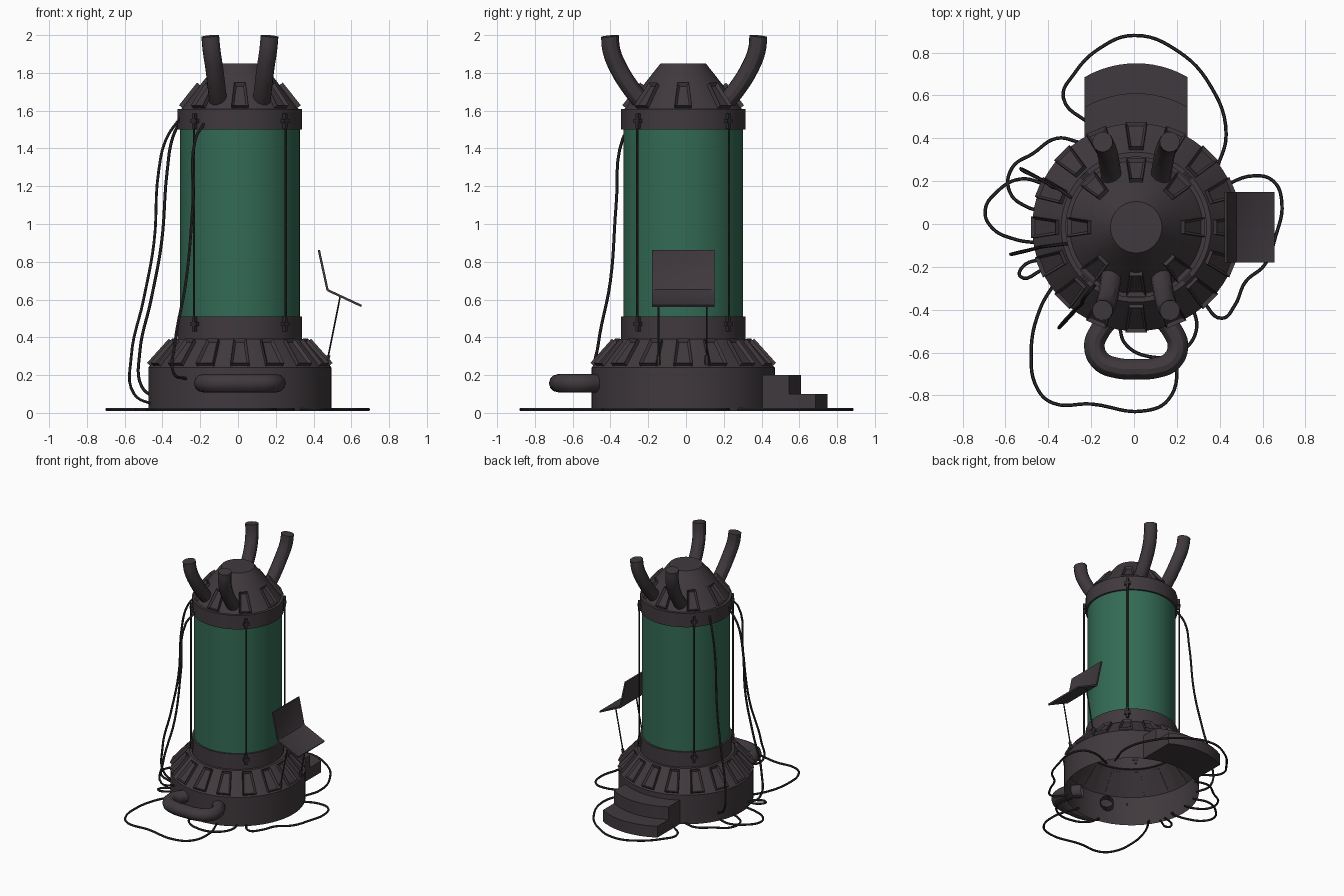
import bpy, bmesh
from math import pi, sin, cos, atan2, sqrt, hypot
from mathutils import Matrix, Vector

cube = bpy.data.objects.get("Cube")
if cube:
    bpy.data.objects.remove(cube, do_unlink=True)


def material(name, rgb):
    mat = bpy.data.materials.new(name)
    mat.use_nodes = True
    mat.diffuse_color = (*rgb, 1)
    mat.node_tree.nodes["Principled BSDF"].inputs["Base Color"].default_value = (*rgb, 1)
    return mat


METAL = material("dark metal", (.051, .041, .047))
GREEN = material("green glass", (.033, .145, .09))
RUBBER = material("black rubber", (.028, .025, .028))

# Axis of the round body
AXIS = Matrix.Translation((.01, -.015, 0))
parts = []


def finish(name, bm, mat):
    bmesh.ops.recalc_face_normals(bm, faces=bm.faces)
    mesh = bpy.data.meshes.new(name)
    bm.to_mesh(mesh)
    bm.free()
    mesh.materials.append(mat)
    obj = bpy.data.objects.new(name, mesh)
    bpy.context.collection.objects.link(obj)
    parts.append(obj)
    return obj


def lathe(name, profile, mat, steps=64):
    bm = bmesh.new()
    verts = [bm.verts.new((r, 0, z)) for r, z in profile]
    edges = [bm.edges.new(pair) for pair in zip(verts, verts[1:])]
    bmesh.ops.spin(bm, geom=verts + edges, axis=(0, 0, 1), cent=(0, 0, 0),
                   angle=2 * pi, steps=steps)
    bmesh.ops.remove_doubles(bm, verts=bm.verts, dist=.0005)
    bm.transform(AXIS)
    return finish(name, bm, mat)


def tube(name, points, radius, mat, caps=True, sides=1):
    curve = bpy.data.curves.new(name, 'CURVE')
    curve.dimensions = '3D'
    curve.bevel_depth = radius
    curve.bevel_resolution = sides
    curve.resolution_u = 6
    curve.use_fill_caps = caps
    spline = curve.splines.new('BEZIER')
    spline.bezier_points.add(len(points) - 1)
    for knot, point in zip(spline.bezier_points, points):
        knot.co = point
        knot.handle_left_type = knot.handle_right_type = 'AUTO'
    curve.materials.append(mat)
    obj = bpy.data.objects.new(name, curve)
    bpy.context.collection.objects.link(obj)
    parts.append(obj)
    return obj


def add_box(bm, size, matrix):
    return bmesh.ops.create_cube(bm, size=1, matrix=matrix @ Matrix.Diagonal((*size, 1)))


def lug_ring(name, count, low, high, widths):
    """Tapered, recessed lugs around a cone between (radius, height) low and high."""
    bm = bmesh.new()
    slope = Vector((high[0] - low[0], 0, high[1] - low[1]))
    out = Vector((slope.z, 0, -slope.x)).normalized()
    foot = Vector((low[0], 0, low[1]))
    for i in range(count):
        turn = AXIS @ Matrix.Rotation(2 * pi * i / count, 4, 'Z')

        def ring(lift):
            corners = []
            for t, side in ((0, -1), (0, 1), (1, 1), (1, -1)):
                across = Vector((0, side * widths[t] / 2, 0))
                corners.append(bm.verts.new(turn @ (foot + slope * t + out * lift + across)))
            return corners

        inner, outer = ring(-.004), ring(.022)
        bm.faces.new(inner[::-1])
        for k in range(4):
            n = (k + 1) % 4
            bm.faces.new((inner[k], inner[n], outer[n], outer[k]))
        top = bm.faces.new(outer)
        top.normal_update()
        bmesh.ops.inset_individual(bm, faces=[top], thickness=.017, depth=-.016)
    return finish(name, bm, METAL)


# Hollow base, collars, glass tank and domed cap
lathe("base_shell", [(.485, .01), (.485, .24), (.35, .39)], METAL)
lathe("lower_collar", [(.35, .39), (.33, .39), (.33, .51), (0, .51)], METAL)
lathe("tank_wall", [(.317, .51), (.317, 1.5)], GREEN)
lathe("upper_cap", [(0, 1.5), (.33, 1.5), (.33, 1.61), (.31, 1.61), (.12, 1.85), (0, 1.85)], METAL)
lug_ring("base_lugs", 16, (.475, .25), (.36, .378), (.1, .066))
lug_ring("cap_lugs", 8, (.305, .615 + 1), (.21, 1.735), (.09, .06))

# Tie rods with a clamp at each end
bm = bmesh.new()
for i in range(4):
    spot = AXIS @ Matrix.Rotation(pi / 4 + i * pi / 2, 4, 'Z') @ Matrix.Translation((.343, 0, 0))
    bmesh.ops.create_cone(bm, cap_ends=True, segments=8, radius1=.006, radius2=.006,
                          depth=1.1, matrix=spot @ Matrix.Translation((0, 0, 1)))
    for z in (.47, 1.545):
        clamp = spot @ Matrix.Translation((-.005, 0, z))
        add_box(bm, (.022, .018, .08), clamp)
        add_box(bm, (.024, .042, .022), clamp)
finish("tie_rods", bm, RUBBER)

# Four pipes flaring up from the cap
for sx in (-1, 1):
    for sy in (-1, 1):
        path = [(.115, .23, 1.655), (.122, .275, 1.71), (.135, .345, 1.82), (.15, .385, 1.92), (.157, .393, 1.995)]
        path = [(.01 + sx * x, -.01 + sy * y, z) for x, y, z in path]
        tube("cap_pipe", path, .048, METAL, sides=4)

# Looped pipe on the front of the base
half = [(.115, -.43), (.17, -.5), (.195, -.57), (.165, -.64), (.09, -.672)]
loop = [(-x, y) for x, y in half] + [(0, -.677)] + half[::-1]
tube("front_pipe_loop", [(x + .01, y, .157) for x, y in loop], .048, METAL, caps=False, sides=4)


# Curved steps at the back, following the round base
def step(name, near, far, top):
    bm = bmesh.new()
    xs = [-.24 + .04 * i for i in range(13)]
    arc = [(x, sqrt(.48 ** 2 - x * x)) for x in xs]
    plan = [(x, y + far) for x, y in arc] + [(x, y + near) for x, y in arc[::-1]]
    face = bm.faces.new([bm.verts.new((x, y, .01)) for x, y in plan])
    risen = bmesh.ops.extrude_face_region(bm, geom=[face])["geom"]
    bmesh.ops.translate(bm, vec=(0, 0, top - .01),
                        verts=[v for v in risen if isinstance(v, bmesh.types.BMVert)])
    bm.transform(AXIS)
    finish(name, bm, METAL)


step("upper_step", 0, .145, .2)
step("lower_step", .145, .285, .1)


# Folding console: two framed plates on thin struts
def plate(name, start, end):
    (x0, z0), (x1, z1) = start, end
    bm = bmesh.new()
    add_box(bm, (hypot(x1 - x0, z1 - z0), .33, .012), Matrix.Identity(4))
    bm.normal_update()
    face = max(bm.faces, key=lambda f: f.normal.z)
    bmesh.ops.inset_individual(bm, faces=[face], thickness=.012, depth=-.003)
    tilt = Matrix.Rotation(-atan2(z1 - z0, x1 - x0), 4, 'Y')
    bm.transform(Matrix.Translation(((x0 + x1) / 2, -.015, (z0 + z1) / 2)) @ tilt)
    finish(name, bm, METAL)


plate("console_screen", (.428, .862), (.474, .65))
plate("console_desk", (.474, .65), (.654, .566))
for y in (-.145, .11):
    tube("console_strut", [(.54, y, .612), (.47, y, .26)], .005, RUBBER)
    tube("console_foot", [(.48, y, .305), (.468, y, .255)], .011, METAL)

# Cables hanging from the cap down to the base
hanging = {
    "back_cable": [(-.29, .12, 1.57), (-.345, .16, 1.46), (-.375, .17, 1.28), (-.405, .19, .9),
                   (-.46, .22, .6), (-.52, .25, .32), (-.51, .25, .14), (-.42, .2, .07)],
    "side_cable": [(-.3, -.09, 1.57), (-.38, -.1, 1.45), (-.42, -.105, 1.28), (-.445, -.11, .9),
                   (-.5, -.125, .6), (-.565, -.14, .3), (-.55, -.135, .1), (-.44, -.11, .04)],
    "front_cable": [(-.18, -.28, 1.53), (-.225, -.335, 1.45), (-.24, -.37, 1.1), (-.275, -.4, .7),
                    (-.335, -.465, .36), (-.34, -.475, .21), (-.27, -.4, .18)],
}
for name, path in hanging.items():
    tube(name, path, .008, RUBBER)

# Cables looping over the ground, with their ends under the base
ground = {
    "rear": [(.38, .24), (.43, .42), (.36, .64), (.2, .81), (0, .88), (-.16, .82), (-.28, .7), (-.33, .59), (-.2, .46)],
    "left_rear": [(-.25, .38), (-.36, .4), (-.47, .33), (-.57, .26), (-.58, .15), (-.5, .08), (-.42, .06)],
    "left": [(-.4, .18), (-.53, .21), (-.64, .15), (-.695, .06), (-.66, -.02), (-.56, -.07), (-.44, -.09)],
    "left_front": [(-.42, -.16), (-.52, -.2), (-.53, -.245), (-.42, -.21)],
    "front": [(-.36, -.26), (-.44, -.4), (-.48, -.6), (-.45, -.77), (-.38, -.835), (-.2, -.84), (.05, -.872),
              (.16, -.82), (.2, -.66), (.14, -.45)],
    "under_loop": [(-.07, -.47), (-.04, -.56), (.08, -.62), (.21, -.6), (.29, -.5), (.27, -.37)],
    "right": [(.32, -.36), (.41, -.44), (.47, -.38), (.52, -.27), (.61, -.19), (.66, -.06), (.69, .1), (.65, .2),
              (.56, .225), (.4, .17)],
}
for name, path in ground.items():
    tube(name + "_ground_cable", [(x, y, .018) for x, y in path], .008, RUBBER)

# Turn the tubes into meshes and smooth the round surfaces
bpy.ops.object.select_all(action='DESELECT')
for obj in parts:
    obj.select_set(True)
bpy.context.view_layer.objects.active = parts[-1]
bpy.ops.object.convert(target='MESH')
bpy.ops.object.shade_smooth_by_angle(angle=pi / 6)
